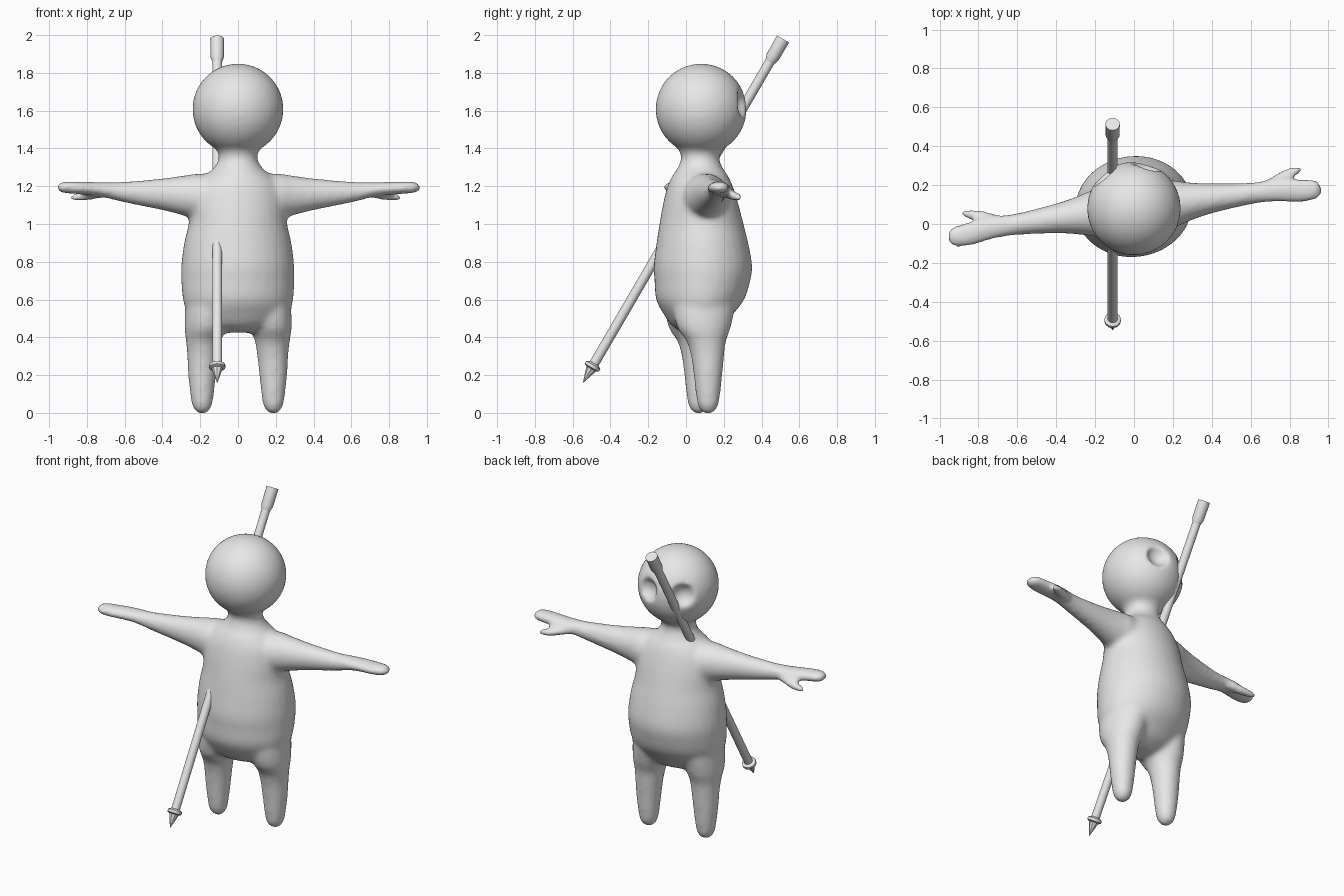
import bpy, bmesh, math
from mathutils import Matrix, Vector

if "Cube" in bpy.data.objects:
    bpy.data.objects.remove(bpy.data.objects["Cube"])

PIVOT = Vector((0, 0.078, 0))
TURN = (Matrix.Translation(PIVOT) @ Matrix.Rotation(math.radians(7.5), 4, 'Z')
        @ Matrix.Translation(-PIVOT))

grey = bpy.data.materials.new("light grey")
grey.diffuse_color = (0.8, 0.8, 0.8, 1)
grey.use_nodes = True
grey.node_tree.nodes["Principled BSDF"].inputs["Base Color"].default_value = grey.diffuse_color


def finish(bm, name):
    bmesh.ops.recalc_face_normals(bm, faces=bm.faces)
    me = bpy.data.meshes.new(name)
    bm.to_mesh(me)
    bm.free()
    me.materials.append(grey)
    ob = bpy.data.objects.new(name, me)
    bpy.context.collection.objects.link(ob)
    for p in me.polygons:
        p.use_smooth = True
    return ob


def spline(keys, steps=4):
    """Catmull-Rom interpolation through the ring settings."""
    pts = [keys[0]] + list(keys) + [keys[-1]]
    out = []
    for a, b, c, d in zip(pts, pts[1:], pts[2:], pts[3:]):
        for i in range(steps):
            t = i / steps
            out.append([0.5 * (2 * q + (r - p) * t + (2 * p - 5 * q + 4 * r - s) * t * t
                               + (3 * q - p - 3 * r + s) * t ** 3)
                        for p, q, r, s in zip(a, b, c, d)])
    return out + [list(keys[-1])]


def loft(bm, keys, place, sides=32):
    """Skin elliptical rings (along, c1, r1, c2, r2); place maps them to x, y, z."""
    rings = []
    for along, c1, r1, c2, r2 in spline(keys):
        rings.append([bm.verts.new(place(along,
                                         c1 + max(r1, 0.002) * math.cos(2 * math.pi * i / sides),
                                         c2 + max(r2, 0.002) * math.sin(2 * math.pi * i / sides)))
                      for i in range(sides)])
    for a, b in zip(rings, rings[1:]):
        for i in range(sides):
            j = (i + 1) % sides
            bm.faces.new((a[i], a[j], b[j], b[i]))
    bm.faces.new(rings[0])
    bm.faces.new(rings[-1])


# Torso and neck: z, centre x, radius x, centre y, radius y
torso = [(0.425, 0, 0.09, 0.06, 0.06), (0.46, 0, 0.20, 0.06, 0.13),
         (0.52, 0, 0.265, 0.065, 0.18), (0.60, 0, 0.293, 0.075, 0.232),
         (0.70, 0, 0.30, 0.087, 0.253), (0.78, 0, 0.30, 0.090, 0.260),
         (0.90, 0, 0.285, 0.087, 0.242), (1.00, 0, 0.262, 0.082, 0.222),
         (1.10, 0, 0.255, 0.078, 0.200), (1.19, 0, 0.235, 0.075, 0.175),
         (1.25, 0, 0.185, 0.075, 0.150), (1.295, 0, 0.130, 0.075, 0.120),
         (1.355, 0, 0.101, 0.075, 0.101), (1.42, 0, 0.125, 0.077, 0.125),
         (1.48, 0, 0.13, 0.08, 0.13)]
# Leg: z, centre x, radius x, centre y, radius y
leg = [(-0.004, 0.19, 0.012, 0.092, 0.012), (0.008, 0.19, 0.034, 0.092, 0.036),
       (0.04, 0.19, 0.053, 0.092, 0.054), (0.10, 0.19, 0.063, 0.092, 0.065),
       (0.20, 0.19, 0.074, 0.092, 0.076), (0.30, 0.187, 0.082, 0.09, 0.088),
       (0.38, 0.184, 0.092, 0.083, 0.105), (0.46, 0.175, 0.110, 0.072, 0.145),
       (0.60, 0.15, 0.125, 0.075, 0.17), (0.70, 0.14, 0.10, 0.08, 0.15)]
# Arm and palm: x, centre y, radius y, centre z, radius z
arm = [(0.05, 0.08, 0.12, 1.15, 0.11), (0.20, 0.08, 0.12, 1.145, 0.122),
       (0.28, 0.08, 0.100, 1.150, 0.108), (0.40, 0.08, 0.077, 1.157, 0.085),
       (0.60, 0.078, 0.056, 1.168, 0.056), (0.72, 0.078, 0.058, 1.182, 0.040),
       (0.80, 0.070, 0.062, 1.188, 0.035), (0.88, 0.058, 0.060, 1.192, 0.033),
       (0.935, 0.056, 0.052, 1.194, 0.030), (0.962, 0.056, 0.034, 1.194, 0.020),
       (0.97, 0.056, 0.01, 1.194, 0.008)]
# Thumb: same layout as the arm
thumb = [(0.64, 0.09, 0.02, 1.168, 0.02), (0.72, 0.115, 0.035, 1.163, 0.026),
         (0.79, 0.145, 0.031, 1.150, 0.025), (0.85, 0.162, 0.026, 1.142, 0.023),
         (0.877, 0.167, 0.016, 1.139, 0.014), (0.884, 0.168, 0.004, 1.139, 0.004)]

bm = bmesh.new()
loft(bm, torso, lambda z, x, y: (x, y, z))
for s in (-1, 1):
    loft(bm, leg, lambda z, x, y: (s * x, y, z))
    loft(bm, arm, lambda x, y, z: (s * x, y, z))
    loft(bm, thumb, lambda x, y, z: (s * x, y, z), 20)
# Head
HEAD = Vector((0, 0.08, 1.608))
bmesh.ops.create_uvsphere(bm, u_segments=48, v_segments=32, radius=0.241,
                          matrix=Matrix.Translation(HEAD))
bm.transform(TURN)
body = finish(bm, "body")

# Eye socket cutter, on the back half of the head
bm = bmesh.new()
for az in (66, 124):
    a, e = math.radians(az), math.radians(7)
    way = Vector((math.cos(a) * math.cos(e), math.sin(a) * math.cos(e), math.sin(e)))
    bmesh.ops.create_uvsphere(bm, u_segments=32, v_segments=20, radius=0.08,
                              matrix=Matrix.Translation(HEAD + way * 0.265))
bm.transform(TURN)
cutter = finish(bm, "eye_socket_cutter")
cutter.hide_render = True
cutter.hide_viewport = True


# Fuse the body, carve the sockets, then soften every join
def remesh():
    m = body.modifiers.new("fuse", 'REMESH')
    m.mode = 'VOXEL'
    m.voxel_size = 0.013
    m.use_smooth_shade = True


remesh()
cut = body.modifiers.new("sockets", 'BOOLEAN')
cut.operation = 'DIFFERENCE'
cut.solver = 'EXACT'
cut.object = cutter
remesh()
soft = body.modifiers.new("soften", 'SMOOTH')
soft.factor = 0.5
soft.iterations = 9


# Spear: profiles turned about its own axis, then tilted 30 degrees
def turned(name, profile, sides):
    bm = bmesh.new()
    rings = [[bm.verts.new((r * math.cos(2 * math.pi * i / sides),
                            r * math.sin(2 * math.pi * i / sides), z))
              for i in range(sides)] for z, r in profile]
    for a, b in zip(rings, rings[1:]):
        for i in range(sides):
            j = (i + 1) % sides
            bm.faces.new((a[i], a[j], b[j], b[i]))
    bm.faces.new(rings[0])
    bm.faces.new(rings[-1])
    bm.transform(Matrix.Translation((-0.11, -0.545, 0.16))
                 @ Matrix.Rotation(math.radians(-30.2), 4, 'X'))
    ob = finish(bm, name)
    bpy.ops.object.select_all(action='DESELECT')
    ob.select_set(True)
    bpy.context.view_layer.objects.active = ob
    bpy.ops.object.shade_smooth_by_angle(angle=math.radians(35))


turned("spear_tip", [(0, 0.001), (0.092, 0.031)], 8)
turned("spear_collar", [(0.085, 0.030), (0.092, 0.043), (0.108, 0.043), (0.118, 0.027)], 12)
turned("spear_shaft", [(0.10, 0.026), (1.99, 0.026)], 16)
turned("spear_grip", [(1.965, 0.026), (1.995, 0.036), (2.105, 0.037)], 16)
